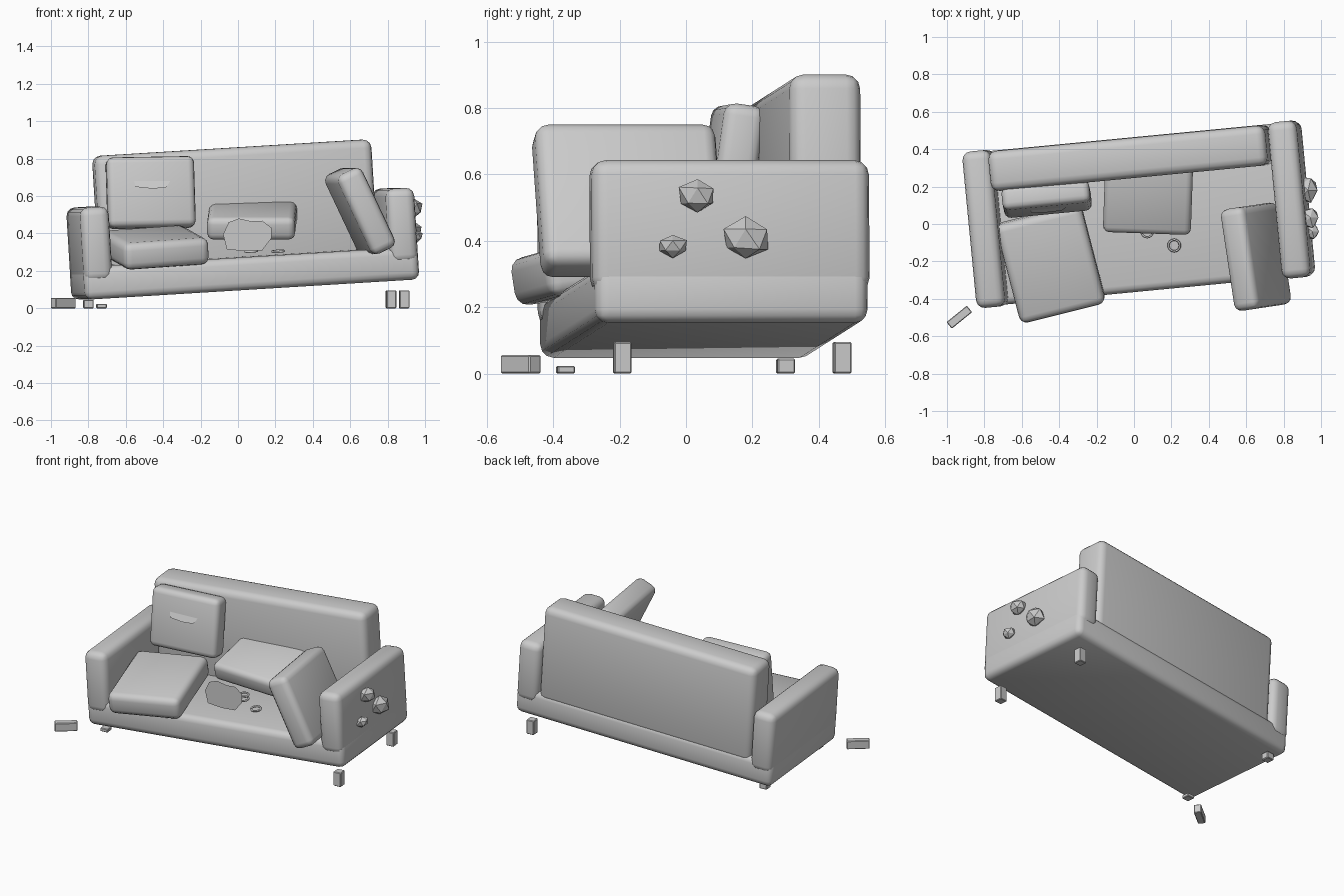
import bpy, bmesh, random
from math import radians, sin, cos, tau
from mathutils import Matrix, Vector, Euler

if "Cube" in bpy.data.objects:
    bpy.data.objects.remove(bpy.data.objects["Cube"])

random.seed(4)


def pose(loc, rot=(0, 0, 0)):
    return Matrix.Translation(loc) @ Euler([radians(a) for a in rot]).to_matrix().to_4x4()


def finish(name, bm, matrix, smooth=False):
    mesh = bpy.data.meshes.new(name)
    bm.to_mesh(mesh)
    bm.free()
    ob = bpy.data.objects.new(name, mesh)
    bpy.context.collection.objects.link(ob)
    ob.matrix_world = matrix
    if smooth:
        bpy.ops.object.select_all(action='DESELECT')
        ob.select_set(True)
        bpy.context.view_layer.objects.active = ob
        bpy.ops.object.shade_smooth_by_angle(angle=radians(35))
    return ob


def box(name, size, matrix, bevel=0.04, segments=3):
    bm = bmesh.new()
    bmesh.ops.create_cube(bm, size=1, matrix=Matrix.Diagonal((*size, 1)))
    if bevel:
        bmesh.ops.bevel(bm, geom=bm.edges[:], offset=bevel, segments=segments,
                        profile=0.5, affect='EDGES')
    return finish(name, bm, matrix, bevel > 0)


def blob(name, loc, radii):
    bm = bmesh.new()
    bmesh.ops.create_icosphere(bm, subdivisions=1, radius=1)
    for v in bm.verts:
        v.co *= random.uniform(0.85, 1.1)
    return finish(name, bm, pose(loc) @ Matrix.Diagonal((*radii, 1)))


def flap(name, outline, matrix):
    bm = bmesh.new()
    bm.faces.new([bm.verts.new((x, 0, z)) for x, z in outline])
    return finish(name, bm, matrix)


def ring(name, loc, rot, radius=0.031, thick=0.006):
    bpy.ops.mesh.primitive_torus_add(major_segments=16, minor_segments=6,
                                     major_radius=radius, minor_radius=thick)
    ob = bpy.context.object
    ob.name = name
    ob.matrix_world = pose(loc, rot)
    bpy.ops.object.shade_smooth()


# Frame of the sagging sofa: turned and sunk at its left end
sofa = pose((0.04, 0.054, 0.10), (0, -3.5, 5.5))


def on_sofa(x, y, z):
    return sofa @ Matrix.Translation((x, y, z))


box("base", (1.80, 0.825, 0.175), on_sofa(0, 0, 0.0875))
box("backrest", (1.49, 0.215, 0.64), on_sofa(0, 0.3025, 0.44), 0.045)
for side, label in ((-1, "left"), (1, "right")):
    box(label + "_arm", (0.155, 0.84, 0.40), on_sofa(side * 0.822, 0, 0.292), 0.045)

# Seat cushions: one slipping forward, one leaning on the right arm
seat = (0.47, 0.55, 0.145)
box("left_seat_cushion", seat, pose((-0.445, -0.21, 0.325), (8, -4, 14)))
box("leaning_seat_cushion", seat, pose((0.652, -0.175, 0.52), (0, 64.5, 8.5)))

# Back cushions: one upright, one fallen over
back = (0.47, 0.125, 0.38)
box("left_back_cushion", back, pose((-0.467, 0.135, 0.618), (-8, -1, 5.5)), 0.035)
box("fallen_back_cushion", back, pose((0.075, 0.14, 0.468), (-75, 0, -2)), 0.035)

# Legs: two standing, two broken stubs, one snapped off
for name, x, y, h in (("front_right_leg", 0.888, -0.192, 0.095),
                      ("back_right_leg", 0.818, 0.47, 0.095),
                      ("back_left_stub", -0.80, 0.30, 0.045),
                      ("front_left_stub", -0.73, -0.363, 0.023)):
    box(name, (0.053, 0.053, h), pose((x, y, h / 2), (0, 0, 5.5)), 0.004, 1)
box("snapped_leg", (0.14, 0.045, 0.056), pose((-0.934, -0.498, 0.028), (0, 0, 39)), 0.004, 1)

# Torn fabric pieces
torn = [(-0.13, 0.0), (-0.10, 0.065), (-0.045, 0.085), (0.02, 0.07), (0.08, 0.073),
        (0.13, 0.035), (0.13, -0.02), (0.08, -0.085), (-0.01, -0.09), (-0.11, -0.08)]
flap("torn_seat_fabric", torn, pose((0.05, -0.225, 0.395), (0, 0, 5.5)))
flap("torn_cushion_fabric", [(x * 0.85, z) for x, z in torn],
     pose((-0.457, 0.10, 0.722), (-24, 0, 5.5)))

# Exposed springs
ring("spring_ring", (0.215, -0.115, 0.305), (6, -3, 0))
for i in range(2):
    ring("spring_coil", (0.07, -0.04, 0.305 + 0.025 * i), (5, -3, 0))

# Stuffing lumps bursting out of the right arm
for loc, radii in (((0.942, 0.035, 0.535), (0.05, 0.062, 0.055)),
                   ((0.930, 0.18, 0.405), (0.055, 0.075, 0.065)),
                   ((0.953, -0.04, 0.385), (0.04, 0.047, 0.035))):
    blob("stuffing_lump", loc, radii)
